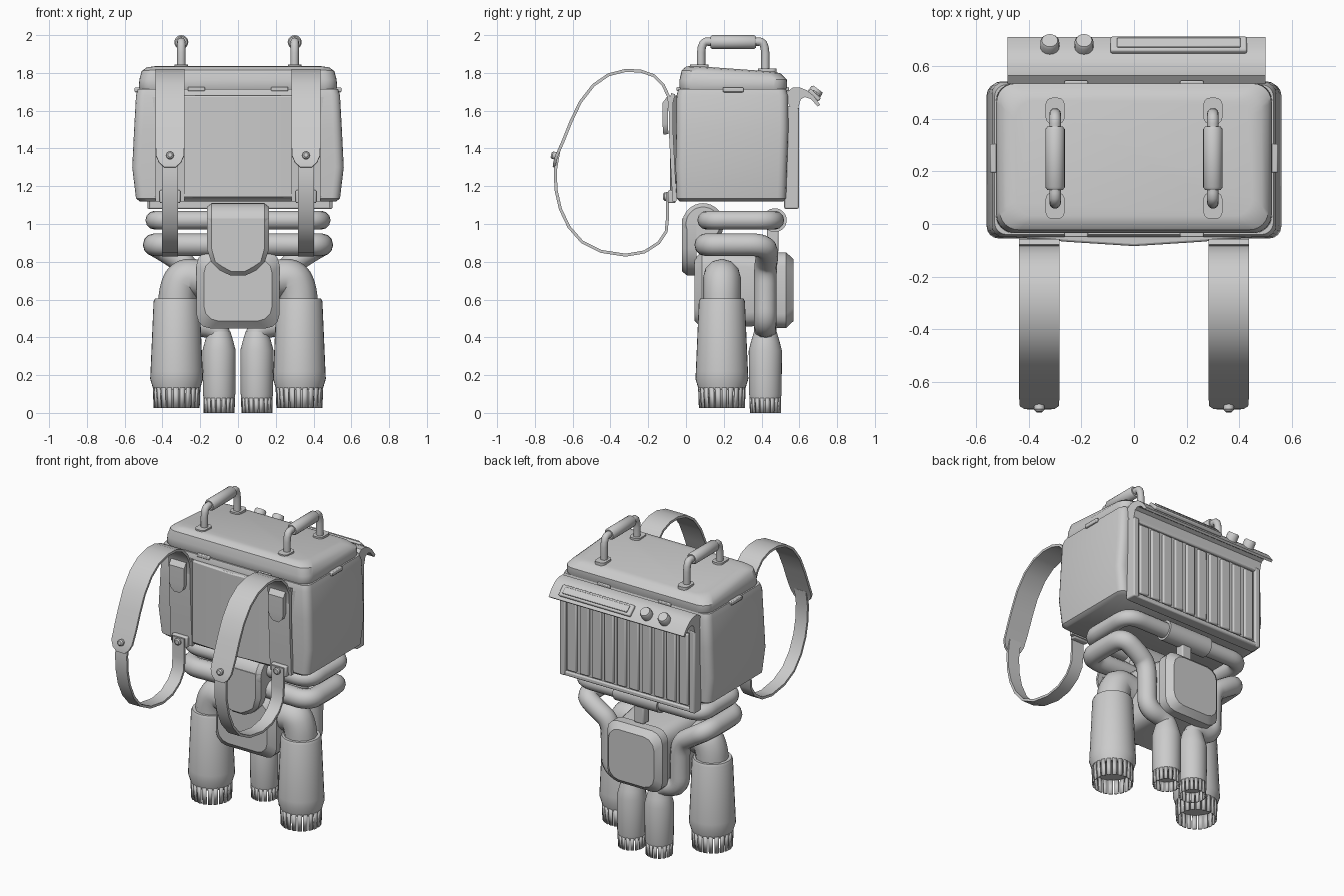
import bpy, math
from mathutils import Vector, Matrix

if "Cube" in bpy.data.objects:
    bpy.data.objects.remove(bpy.data.objects["Cube"])


def finish(ob, bevel=0.0, angle=35):
    bpy.ops.object.select_all(action='DESELECT')
    ob.select_set(True)
    bpy.context.view_layer.objects.active = ob
    if bevel:
        m = ob.modifiers.new("bevel", 'BEVEL')
        m.width, m.segments = bevel, 2
    bpy.ops.object.shade_smooth_by_angle(angle=math.radians(angle))
    return ob


def mesh(name, verts, faces, bevel=0.0):
    me = bpy.data.meshes.new(name)
    me.from_pydata([tuple(v) for v in verts], [], faces)
    ob = bpy.data.objects.new(name, me)
    bpy.context.collection.objects.link(ob)
    bpy.context.view_layer.objects.active = ob
    bpy.ops.object.select_all(action='DESELECT')
    ob.select_set(True)
    bpy.ops.object.mode_set(mode='EDIT')
    bpy.ops.mesh.select_all(action='SELECT')
    bpy.ops.mesh.normals_make_consistent(inside=False)
    bpy.ops.object.mode_set(mode='OBJECT')
    return finish(ob, bevel)


def loft(name, rings, bevel=0.0):
    n = len(rings[0])
    faces = [(i*n+j, i*n+(j+1) % n, (i+1)*n+(j+1) % n, (i+1)*n+j)
             for i in range(len(rings)-1) for j in range(n)]
    faces += [tuple(range(n)), tuple(range((len(rings)-1)*n, len(rings)*n))]
    return mesh(name, [v for r in rings for v in r], faces, bevel)


def rrect(hx, hy, r, n=4):
    pts = []
    for k, (sx, sy) in enumerate(((1, 1), (-1, 1), (-1, -1), (1, -1))):
        for i in range(n+1):
            a = math.pi/2*(k+i/n)
            pts.append((sx*(hx-r)+r*math.cos(a), sy*(hy-r)+r*math.sin(a)))
    return pts


def box(name, c, size, bevel=0.0, tilt=0.0):
    M = Matrix.Translation(c) @ Matrix.Rotation(tilt, 4, 'X')
    h = Vector(size)/2
    return loft(name, [[M @ Vector((a*h.x, b*h.y, s*h.z)) for a, b in
                        ((1, 1), (-1, 1), (-1, -1), (1, -1))] for s in (-1, 1)], bevel)


def lathe(name, c, direction, profile, n=32):
    q = Vector(direction).to_track_quat('Z', 'Y')
    return loft(name, [[Vector(c)+q @ Vector((r*math.cos(2*math.pi*i/n), r*math.sin(2*math.pi*i/n), z))
                        for i in range(n)] for r, z in profile])


def extrude_x(name, prof, x0, x1, bevel=0.0):
    return loft(name, [[(x, y, z) for y, z in prof] for x in (x0, x1)], bevel)


def tube(name, pts, r, rounds=3):
    # corner-cutting turns a few points into smooth bends
    p = [Vector(v) for v in pts]
    for _ in range(rounds):
        q = [p[0]]
        for a, b in zip(p, p[1:]):
            q += [a.lerp(b, .25), a.lerp(b, .75)]
        p = q+[p[-1]]
    cu = bpy.data.curves.new(name, 'CURVE')
    cu.dimensions, cu.bevel_depth, cu.bevel_resolution, cu.use_fill_caps = '3D', r, 4, True
    sp = cu.splines.new('POLY')
    sp.points.add(len(p)-1)
    for k, v in zip(sp.points, p):
        k.co = (*v, 1)
    ob = bpy.data.objects.new(name, cu)
    bpy.context.collection.objects.link(ob)
    bpy.ops.object.select_all(action='DESELECT')
    ob.select_set(True)
    bpy.context.view_layer.objects.active = ob
    bpy.ops.object.convert(target='MESH')
    return finish(bpy.context.object, 0, 45)


def strap(name, x, pts, t=.016):
    # pts are y, z, half width
    rings = []
    for i, (y, z, w) in enumerate(pts):
        a, b = pts[max(i-1, 0)], pts[min(i+1, len(pts)-1)]
        d = Vector((0, b[0]-a[0], b[1]-a[1])).normalized()
        nrm = Vector((0, -d.z, d.y))*t/2
        c = Vector((x, y, z))
        rings.append([c+nrm+Vector((w, 0, 0)), c+nrm-Vector((w, 0, 0)),
                      c-nrm-Vector((w, 0, 0)), c-nrm+Vector((w, 0, 0))])
    return loft(name, rings)


def teeth(name, x, y, r0, z0, r1, z1, n=22):
    v, f = [], []
    for i in range(n):
        b = len(v)
        for k in (0, .38, .76):
            a = 2*math.pi*(i+k)/n
            v += [(x+r*math.cos(a), y+r*math.sin(a), z) for r, z in ((r0, z0), (r1, z1))]
        f += [(b, b+2, b+3, b+1), (b+2, b+4, b+5, b+3)]
    ob = mesh(name, v, f)
    m = ob.modifiers.new("thick", 'SOLIDIFY')
    m.thickness, m.offset = .008, 0


# case body and lid
loft("case_body", [[(x, y+cy, z) for x, y in rrect(hx, hy, .045)] for z, hx, hy, cy in
                   ((1.12, .52, .275, .24), (1.135, .54, .29, .24), (1.3, .56, .295, .24),
                    (1.5, .55, .297, .245), (1.68, .54, .295, .245), (1.715, .53, .285, .245))])
loft("lid", [[(x, y+.25, z-(.02*y/.28 if z > 1.78 else 0)) for x, y in rrect(hx, hy, .07, 6)]
             for z, hx, hy in ((1.70, .515, .275), (1.725, .525, .285), (1.765, .522, .284),
                               (1.795, .51, .272), (1.815, .485, .25), (1.822, .45, .22))])
front = [(-.51, -.045), (-.25, -.068), (0, -.084), (.25, -.068), (.51, -.045), (.5, 0), (-.5, 0)]
loft("front_panel", [[(x, y, z) for x, y in front] for z in (1.14, 1.68)], .008)

# back panel with ribs, frame and curved control hood
box("back_panel", (.01, .55, 1.35), (.96, .06, .54), .008)
for x in (-.46, .48):
    box("panel_side_frame", (x, .56, 1.35), (.04, .075, .54), .008)
for z in (1.095, 1.61):
    box("panel_cross_frame", (.01, .56, z), (.98, .07, .03), .008)
for i in range(10):
    box("panel_rib", (-.395+i*.09, .582, 1.352), (.066, .024, .47), .008)
extrude_x("control_hood", [(.53, 1.66), (.535, 1.70), (.565, 1.722), (.605, 1.722), (.64, 1.708), (.675, 1.68),
                           (.71, 1.632), (.698, 1.622), (.66, 1.662), (.63, 1.672), (.607, 1.66),
                           (.593, 1.61), (.56, 1.60)], -.48, .5)
up = (0, .6, .8)
for x in (-.32, -.19):
    lathe("knob", (x, .668, 1.675), up, ((.036, 0), (.036, .04), (.03, .05)), 20)
box("display_frame", (.17, .68, 1.682), (.52, .075, .024), .008, -.75)
box("display", (.17, .685, 1.688), (.47, .045, .024), .004, -.75)

# tubes that meet at the centre
lathe("rear_sleeve", (-.16, .47, 1.02), (1, 0, 0), ((.063, 0), (.063, .32)))
box("rear_plug", (0, .46, .92), (.07, .06, .14), .008)
loft("tank", [[(x, y, z+.652) for x, z in rrect(hx, hz, .075, 3)] for y, hx, hz in
              ((.045, .18, .165), (.085, .22, .205), (.2, .22, .205), (.46, .19, .185))])
loft("tank_rear_cover", [[(x, y, z+.65) for x, z in rrect(hx, hx, .075, 3)] for y, hx in
                         ((.44, .17), (.47, .2), (.53, .2), (.568, .165))])

# front tongue and its rounded hood
def tongue(w, y, drop):
    half = [(w, 1.03), (w, .87), (w*.86, .80), (w*.6, .755+drop), (w*.25, .728+drop)]
    return [(x, y, z) for x, z in half] + [(-x, y, z) for x, z in reversed(half)]
loft("front_tongue", [tongue(.14, -.02, .02), tongue(.165, .005, 0), tongue(.165, .055, 0)])
lathe("front_tongue_hood", (-.165, .09, 1.0), (1, 0, 0), ((.09, 0), (.11, .025), (.11, .305), (.09, .33)))

for s, side in ((-1, "left"), (1, "right")):
    # carrying handles
    hx = .3*s
    tube(side+"_handle", [(hx, .08, 1.81), (hx, .08, 1.965), (hx, .14, 1.965), (hx, .36, 1.965),
                          (hx, .42, 1.965), (hx, .42, 1.80)], .022, 2)
    lathe(side+"_handle_grip", (hx, .13, 1.963), (0, 1, 0), ((.03, 0), (.037, .01), (.037, .23), (.03, .24)), 20)
    for y, z in ((.07, 1.837), (.43, 1.815)):
        loft(side+"_handle_foot", [[(hx+a, y+b, z+c) for a, b in rrect(.036, .05, .025)] for c in (-.012, .008)])
    # lid clasps
    box(side+"_clasp", (.53*s, .25, 1.71), (.035, .11, .025), .005)
    box(side+"_front_clasp", (.22*s, -.035, 1.715), (.09, .03, .022), .005)
    box(side+"_rear_clasp", (.22*s, .53, 1.715), (.09, .03, .022), .005)

    # shoulder straps
    x = .36*s
    w, n = .077, .042
    strap(side+"_upper_strap", x, [(-.085, 1.60, w), (-.09, 1.67, w), (-.12, 1.735, w), (-.17, 1.785, w),
          (-.24, 1.81, w), (-.32, 1.813, w), (-.41, 1.79, w), (-.49, 1.735, w), (-.56, 1.645, w), (-.61, 1.54, w),
          (-.65, 1.44, w), (-.685, 1.36, .074), (-.695, 1.325, .058), (-.698, 1.30, .03)])
    strap(side+"_lower_strap", x, [(-.675, 1.38, n), (-.692, 1.28, n), (-.688, 1.18, n), (-.665, 1.08, n),
          (-.62, .985, n), (-.55, .905, n), (-.45, .855, n), (-.32, .835, n), (-.22, .852, n), (-.145, .90, n),
          (-.105, .96, n), (-.097, 1.04, n), (-.097, 1.17, n)])
    strap(side+"_body_strap", x, [(-.068, 1.69, w), (-.08, 1.64, w), (-.08, 1.5, w), (-.07, 1.3, w), (-.06, 1.12, w)], .022)
    strap(side+"_strap_tab", x, [(-.09, 1.665, .055), (-.11, 1.64, .055), (-.11, 1.53, .055),
                                 (-.108, 1.495, .042), (-.106, 1.475, .02)], .028)
    box(side+"_strap_anchor", (x, -.075, 1.145), (.11, .04, .07), .008)
    lathe(side+"_strap_rivet", (x, -.685, 1.36), (0, -1, .2), ((.02, 0), (.02, .022), (.012, .03)), 16)
    lathe(side+"_anchor_rivet", (x, -.085, 1.145), (0, -1, 0), ((.022, 0), (.022, .03), (.014, .036)), 16)

    # bent tubes under the case
    tube(side+"_upper_tube", [(0, .11, 1.02), (.25*s, .11, 1.02), (.44*s, .11, 1.02), (.44*s, .29, 1.02),
                              (.44*s, .47, 1.02), (.25*s, .47, 1.02), (0, .47, 1.02)], .05)
    tube(side+"_lower_tube", [(0, .11, .89), (.25*s, .11, .89), (.44*s, .1, .89), (.445*s, .26, .89),
                              (.44*s, .42, .89), (.34*s, .43, .83), (.255*s, .42, .77), (.25*s, .42, .62),
                              (.25*s, .42, .47), (.1*s, .42, .45), (.1*s, .42, .36)], .06)
    # front legs
    lx, ly = .325*s, .19
    tube(side+"_front_leg_elbow", [(lx, ly, .57), (lx*.97, ly, .66), (.285*s, ly, .72), (.2*s, ly, .71), (.08*s, ly, .68)], .1)
    lathe(side+"_front_leg", (lx, ly, 0), (0, 0, 1), ((.115, .12), (.122, .12), (.14, .18), (.138, .22),
                                                    (.122, .59), (.115, .605), (.09, .605)))
    teeth(side+"_front_leg_teeth", lx, ly, .122, .135, .118, .025)
    # back legs
    lathe(side+"_back_leg", (.1*s, .42, 0), (0, 0, 1), ((.075, .065), (.08, .065), (.086, .1), (.088, .33),
                                                     (.075, .38), (.06, .43)))
    teeth(side+"_back_leg_teeth", .1*s, .42, .08, .08, .078, 0, 18)
